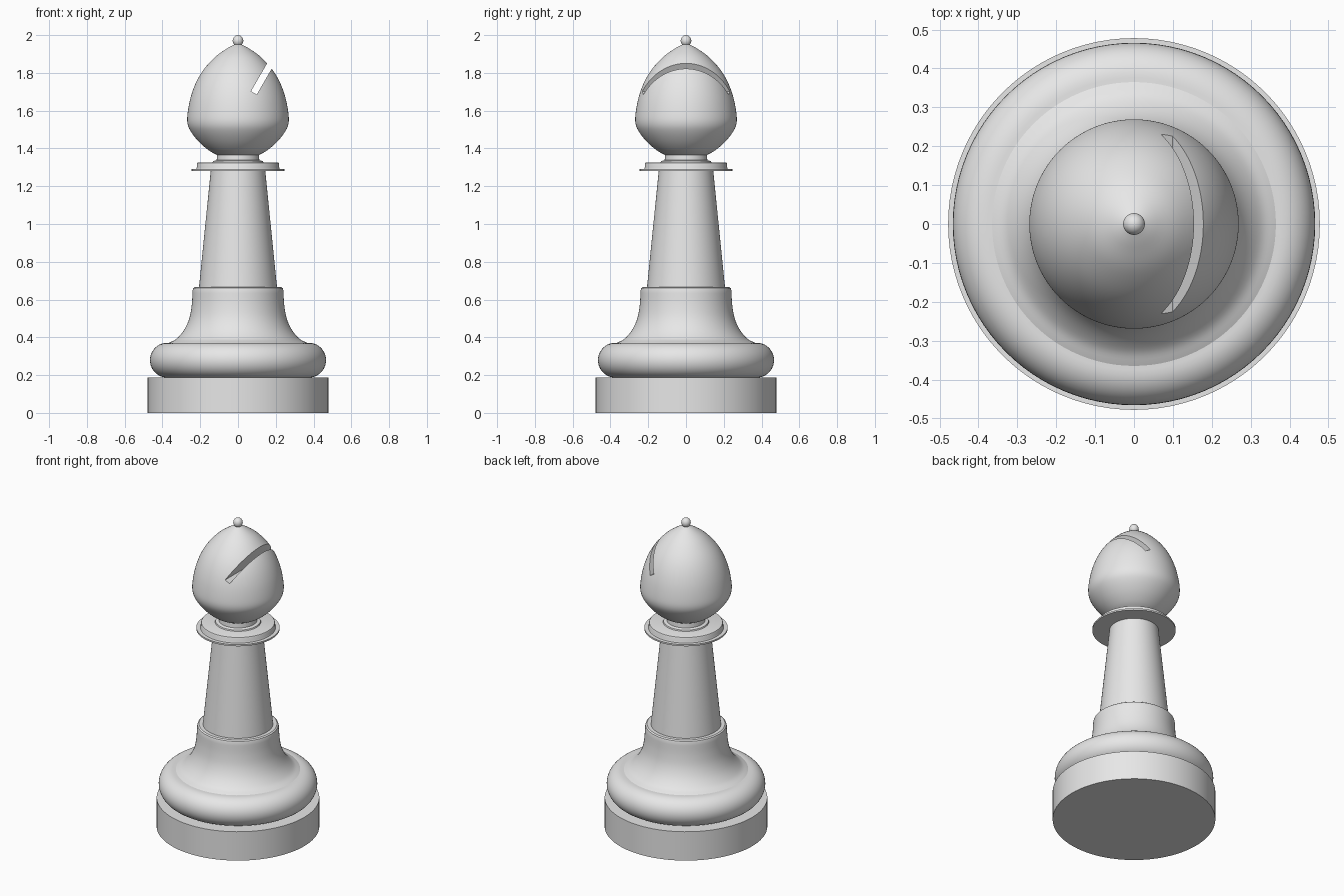
import bpy
import bmesh
from math import cos, sin, pi, radians
from mathutils import Matrix, Vector

cube = bpy.data.objects.get("Cube")
if cube:
    bpy.data.objects.remove(cube, do_unlink=True)

SEGMENTS = 96

# One plain grey material for the whole piece
grey = bpy.data.materials.new("light grey")
grey.use_nodes = True
colour = (0.8, 0.8, 0.8, 1)
grey.diffuse_color = colour
grey.node_tree.nodes["Principled BSDF"].inputs["Base Color"].default_value = colour


def smooth_path(points, steps=5):
    """Rounded path through a few (radius, height) points."""
    pts = [Vector(p) for p in points]
    pts = [2 * pts[0] - pts[1]] + pts + [2 * pts[-1] - pts[-2]]
    path = []
    for a, b, c, d in zip(pts, pts[1:], pts[2:], pts[3:]):
        for i in range(steps):
            t = i / steps
            path.append(0.5 * (2 * b + (c - a) * t + (2 * a - 5 * b + 4 * c - d) * t**2
                               + (3 * b - a - 3 * c + d) * t**3))
    return path + [pts[-2]]


def arc(radius, height, size_r, size_z, start, end, steps=20):
    angles = [radians(start + (end - start) * i / steps) for i in range(steps + 1)]
    return [(radius + size_r * cos(a), height + size_z * sin(a)) for a in angles]


def finish(obj, angle=30):
    obj.data.shade_smooth()
    obj.data.set_sharp_from_angle(angle=radians(angle))


def lathe(name, profile):
    """Closed solid of revolution from a bottom-to-top outline."""
    outline = [(0, profile[0][1]), *profile, (0, profile[-1][1])]
    bm = bmesh.new()
    verts = [bm.verts.new((r, 0, z)) for r, z in outline]
    edges = [bm.edges.new(pair) for pair in zip(verts, verts[1:])]
    bmesh.ops.spin(bm, geom=verts + edges, cent=(0, 0, 0), axis=(0, 0, 1),
                   angle=2 * pi, steps=SEGMENTS)
    bmesh.ops.remove_doubles(bm, verts=bm.verts, dist=0.0001)
    bmesh.ops.recalc_face_normals(bm, faces=bm.faces)
    mesh = bpy.data.meshes.new(name)
    bm.to_mesh(mesh)
    bm.free()
    mesh.materials.append(grey)
    obj = bpy.data.objects.new(name, mesh)
    bpy.context.collection.objects.link(obj)
    finish(obj)
    return obj


# Base: plinth, rounded cushion and concave flare
lathe("plinth", [(0.478, 0), (0.478, 0.187)])
lathe("cushion", arc(0.376, 0.279, 0.09, 0.092, -90, 90))
flare = smooth_path([(0.365, 0.371), (0.325, 0.393), (0.285, 0.44),
                     (0.258, 0.50), (0.245, 0.57), (0.24, 0.65)])
lathe("flared_foot", flare + [(0.237, 0.66), (0.229, 0.666)])

# Tapered shaft
lathe("shaft", [(0.207, 0.66), (0.144, 1.285)])

# Collar: thin flange, rounded ring and neck
lathe("collar_flange", [(0.245, 1.281), (0.245, 1.291)])
lathe("collar_ring", [(0.222, 1.29), (0.218, 1.30), (0.218, 1.318),
                      (0.215, 1.324), (0.209, 1.326)])
lathe("neck", [(0.135, 1.325), (0.132, 1.333), (0.113, 1.338), (0.110, 1.38)])

# Pointed head
head = lathe("head", smooth_path([
    (0.11, 1.365), (0.155, 1.39), (0.205, 1.433), (0.247, 1.485), (0.267, 1.53),
    (0.267, 1.585), (0.251, 1.67), (0.222, 1.75), (0.18, 1.82),
    (0.12, 1.885), (0.06, 1.928), (0.015, 1.953)]))

# Slanted slot cut right through the head, front to back
bm = bmesh.new()
length = 0.4
direction = Vector((0.5, 0, 0.866))
centre = Vector((0.084, 0, 1.694)) + direction * length / 2
bmesh.ops.create_cube(bm, size=1, matrix=Matrix.Translation(centre)
                      @ Matrix.Rotation(radians(30), 4, 'Y')
                      @ Matrix.Diagonal((0.035, 1, length, 1)))
slot_mesh = bpy.data.meshes.new("slot_cutter")
bm.to_mesh(slot_mesh)
bm.free()
slot_mesh.materials.append(grey)
cutter = bpy.data.objects.new("slot_cutter", slot_mesh)
cutter.hide_render = True
bpy.context.collection.objects.link(cutter)
cut = head.modifiers.new("slot", 'BOOLEAN')
cut.operation = 'DIFFERENCE'
cut.solver = 'EXACT'
cut.object = cutter
bpy.context.view_layer.update()
graph = bpy.context.evaluated_depsgraph_get()
carved = bpy.data.meshes.new_from_object(head.evaluated_get(graph))
head.modifiers.clear()
head.data = carved
finish(head)
bpy.data.objects.remove(cutter, do_unlink=True)

# Small finial bead on top
lathe("finial", arc(0, 1.97, 0.028, 0.03, -89, 89, 24))
